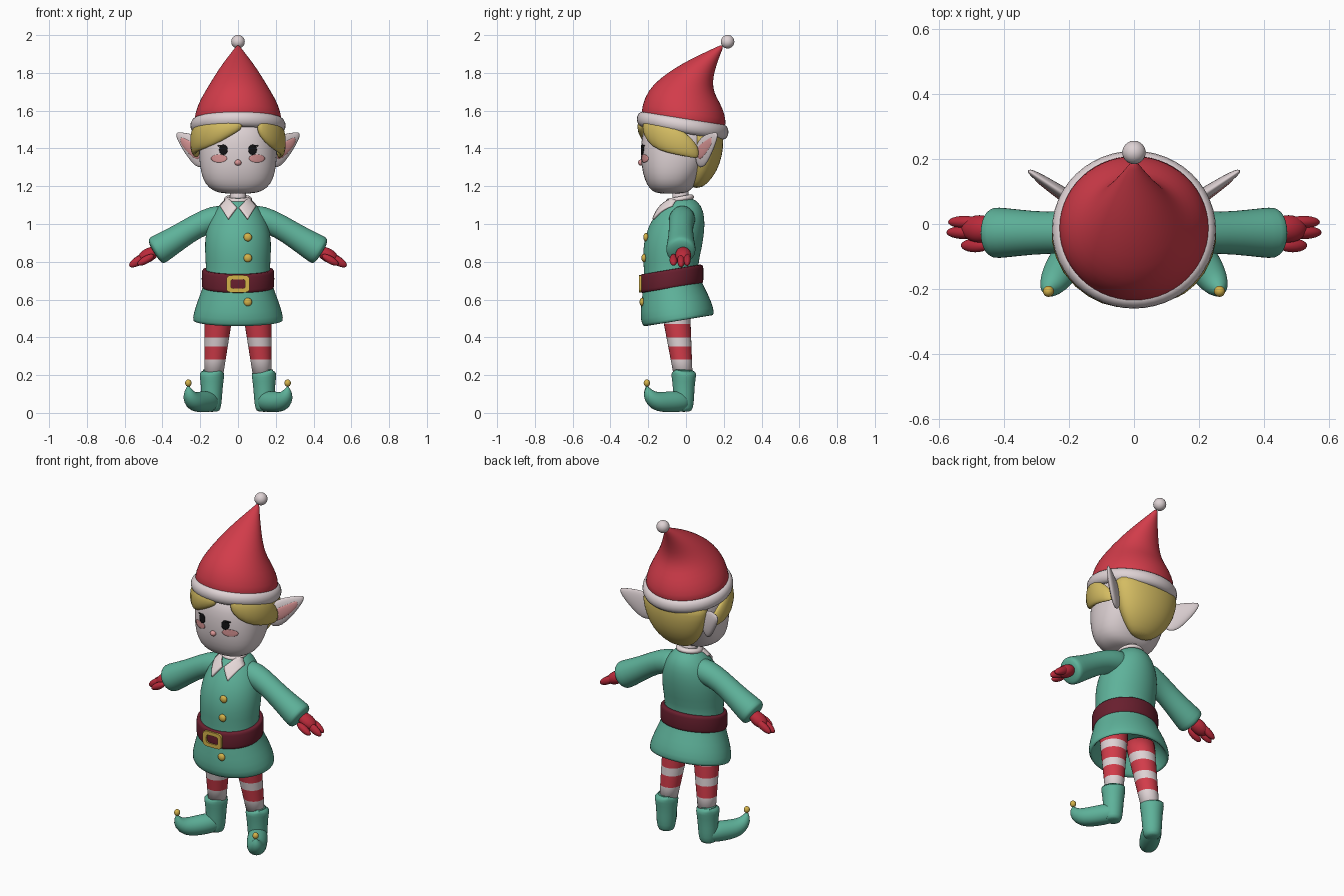
import bpy, bmesh, math
from mathutils import Vector, Matrix
from mathutils.bvhtree import BVHTree

if "Cube" in bpy.data.objects:
    bpy.data.objects.remove(bpy.data.objects["Cube"])


def mat(name, r, g, b):
    m = bpy.data.materials.new(name)
    m.diffuse_color = [((c / 255 + 0.055) / 1.055) ** 2.4 for c in (r, g, b)] + [1]
    m.use_nodes = True
    m.node_tree.nodes["Principled BSDF"].inputs["Base Color"].default_value = m.diffuse_color
    return m


PALE = mat("pale skin and trim", 222, 210, 212)
WHITE = mat("collar white", 235, 221, 221)
RED = mat("red", 210, 60, 74)
DARKRED = mat("mitten red", 186, 42, 58)
GREEN = mat("green", 94, 178, 154)
BELT = mat("belt maroon", 104, 31, 46)
GOLD = mat("gold", 212, 178, 74)
HAIR = mat("blond", 212, 188, 98)
BLUSH = mat("blush pink", 218, 150, 150)
BLACK = mat("black", 18, 18, 20)


def finish(name, bm, mats, sub=0):
    bmesh.ops.recalc_face_normals(bm, faces=bm.faces)
    me = bpy.data.meshes.new(name)
    for f in bm.faces:
        f.smooth = True
    bm.to_mesh(me)
    bm.free()
    ob = bpy.data.objects.new(name, me)
    bpy.context.collection.objects.link(ob)
    for m in mats:
        me.materials.append(m)
    if sub:
        ob.modifiers.new("smooth", 'SUBSURF').levels = sub
        ob.modifiers["smooth"].render_levels = sub
    return ob


def oval(a, e):
    c, s = math.cos(a), math.sin(a)
    return (math.copysign(abs(c) ** (2 / e), c), math.copysign(abs(s) ** (2 / e), s))


def loft(name, m, rings, n=20, e=2.0, sub=1, mats=None, idx=None, floor=None):
    """Skin a capped tube through rings given as (centre, half axis, half axis)."""
    bm = bmesh.new()
    loops = []
    for c, u, v in rings:
        pts = []
        for i in range(n):
            a, b = oval(2 * math.pi * i / n, e)
            p = Vector(c) + Vector(u) * a + Vector(v) * b
            if floor is not None:
                p.z = max(p.z, floor)
            pts.append(bm.verts.new(p))
        loops.append(pts)
    for k in range(len(loops) - 1):
        for i in range(n):
            j = (i + 1) % n
            f = bm.faces.new((loops[k][i], loops[k][j], loops[k + 1][j], loops[k + 1][i]))
            f.material_index = idx[k] if idx else 0
    bm.faces.new(loops[0])
    bm.faces.new(loops[-1])
    return finish(name, bm, mats or [m], sub)


def fb(fy, fz, by, bz, rx):
    """Tilted ring from its front point, back point and half width."""
    return ((0, (fy + by) / 2, (fz + bz) / 2), (rx, 0, 0), (0, (by - fy) / 2, (bz - fz) / 2))


def tube(pts):
    """Rings across a path of (x, y, z, radius)."""
    out = []
    for i, p in enumerate(pts):
        a, b = pts[max(i - 1, 0)], pts[min(i + 1, len(pts) - 1)]
        t = (Vector(b[:3]) - Vector(a[:3])).normalized()
        u = t.orthogonal() if abs(t.z) > 0.99 else t.cross(Vector((0, 0, 1)))
        u.normalize()
        out.append((p[:3], u * p[3], t.cross(u) * p[3]))
    return out


def band(name, m, ring, rad, high, e=2.0, n=48, k=16):
    """Closed band around a tilted oval."""
    c, u, v = (Vector(q) for q in ring)
    bm = bmesh.new()
    g = []
    for i in range(n):
        a = 2 * math.pi * i / n
        p = c + u * math.cos(a) + v * math.sin(a)
        out = Vector((math.cos(a), math.sin(a), 0))
        row = []
        for j in range(k):
            x, z = oval(2 * math.pi * j / k, e)
            row.append(bm.verts.new(p + out * x * rad + Vector((0, 0, z * high))))
        g.append(row)
    for i in range(n):
        for j in range(k):
            i2, j2 = (i + 1) % n, (j + 1) % k
            bm.faces.new((g[i][j], g[i2][j], g[i2][j2], g[i][j2]))
    return finish(name, bm, [m])


def ball(name, m, loc, size, rot=0.0):
    bm = bmesh.new()
    bmesh.ops.create_uvsphere(bm, u_segments=24, v_segments=14, radius=1)
    bm.transform(Matrix.Translation(loc) @ Matrix.Rotation(rot, 4, 'Y') @ Matrix.Diagonal((*size, 1)))
    return finish(name, bm, [m])


def surface_of(ob):
    return BVHTree.FromObject(ob, bpy.context.evaluated_depsgraph_get())


def wrap(name, m, tree, point, nu, nv, lift, thick):
    """Thin plate point(u, v) -> (x, z), laid on a surface from the front."""
    bm = bmesh.new()
    g = []
    for i in range(nu + 1):
        row = []
        for j in range(nv + 1):
            x, z = point(i / nu, j / nv)
            hit = tree.ray_cast(Vector((x, -2, z)), Vector((0, 1, 0)))[0]
            row.append(bm.verts.new((x, (hit.y if hit else -0.06) - lift, z)))
        g.append(row)
    for i in range(nu):
        for j in range(nv):
            bm.faces.new((g[i][j], g[i + 1][j], g[i + 1][j + 1], g[i][j + 1]))
    bmesh.ops.remove_doubles(bm, verts=bm.verts, dist=0.0002)
    ob = finish(name, bm, [m])
    s = ob.modifiers.new("thickness", 'SOLIDIFY')
    s.thickness, s.offset = thick, 0
    return ob


# Head, nose and neck
head = loft("head", PALE, [fb(f, z, b, z, r) for z, f, b, r in (
    (1.16, -.14, -.02, .07), (1.172, -.18, .02, .13), (1.21, -.21, .05, .175), (1.27, -.23, .09, .197),
    (1.34, -.24, .13, .207), (1.42, -.24, .16, .208), (1.50, -.23, .17, .2), (1.58, -.17, .12, .14))], 28, 2.3)
face = surface_of(head)
ball("nose", BLUSH, (0, -.238, 1.325), (.018, .016, .016))
loft("neck", PALE, tube([(0, -.03, 1.08, .044), (0, -.03, 1.2, .042)]), sub=0)

# Hat, trim and pompom
loft("hat", RED, [fb(*r) for r in (
    (-.235, 1.54, .205, 1.48, .232), (-.24, 1.59, .213, 1.53, .234), (-.222, 1.67, .207, 1.58, .217),
    (-.175, 1.74, .182, 1.64, .18), (-.10, 1.80, .15, 1.69, .145), (-.01, 1.855, .14, 1.75, .108),
    (.07, 1.895, .152, 1.81, .072), (.14, 1.927, .172, 1.875, .035), (.192, 1.952, .2, 1.94, .005))], 28)
band("hat_trim", PALE, fb(-.23, 1.555, .195, 1.487, .222), .03, .04)
ball("pompom", PALE, (0, .22, 1.965), (.036, .036, .036))

# Hair at the back and two swept locks at the front
loft("back_hair", HAIR, [fb(f, z, b, z, r) for z, f, b, r in (
    (1.19, .03, .08, .05), (1.22, .02, .12, .10), (1.28, .01, .165, .155), (1.36, 0, .193, .19),
    (1.44, 0, .2, .21), (1.52, 0, .195, .21))], 24)


def lock(name, s, rows):
    rings = []
    for deg, lo, hi, t in rows:
        a = math.radians(deg)
        rings.append(((s * .238 * math.sin(a), -.03 - .212 * math.cos(a), (lo + hi) / 2),
                      (s * math.sin(a) * t, -math.cos(a) * t, 0), (0, 0, (hi - lo) / 2)))
    loft(name, HAIR, rings, 16)


lock("left_lock", -1, ((-7, 1.505, 1.55, .015), (12, 1.46, 1.55, .024), (32, 1.415, 1.55, .026),
                       (58, 1.39, 1.54, .026), (85, 1.37, 1.52, .024), (106, 1.352, 1.46, .02), (118, 1.35, 1.40, .008)))
lock("right_lock", 1, ((25, 1.49, 1.55, .015), (36, 1.43, 1.55, .024), (58, 1.385, 1.54, .026),
                       (85, 1.365, 1.52, .024), (106, 1.35, 1.46, .02), (118, 1.345, 1.40, .008)))

# Tunic with hollow hem
tunic = loft("tunic", GREEN, [fb(*r) for r in (
    (-.17, .60, .06, .64, .15), (-.185, .52, .10, .57, .195), (-.2, .465, .13, .515, .225),
    (-.225, .45, .148, .515, .24), (-.243, .49, .15, .55, .24), (-.24, .57, .118, .63, .213),
    (-.225, .67, .078, .70, .178), (-.222, .76, .06, .78, .168), (-.232, .85, .085, .87, .178),
    (-.215, .95, .098, .96, .173), (-.178, 1.03, .1, 1.03, .15), (-.125, 1.10, .085, 1.10, .105),
    (-.085, 1.145, .03, 1.145, .05))], 28)
chest = surface_of(tunic)

# Belt, buckle and buttons
band("belt", BELT, fb(-.225, .685, .073, .735, .173), .019, .05, 4.5)
bm = bmesh.new()
rows = []
for i in range(32):
    a, b = oval(2 * math.pi * i / 32, 5)
    rows.append([bm.verts.new((a * w, y, .683 + b * h)) for w, h, y in (
        (.062, .046, -.236), (.062, .046, -.25), (.038, .024, -.25), (.038, .024, -.236))])
for i in range(32):
    for j in range(4):
        p, q, k = rows[i], rows[(i + 1) % 32], (j + 1) % 4
        bm.faces.new((p[j], q[j], q[k], p[k]))
for f in finish("buckle", bm, [GOLD]).data.polygons:
    f.use_smooth = False
for i, (z, y) in enumerate(((.93, -.212), (.82, -.222), (.587, -.232))):
    ball(f"button_{i + 1}", GOLD, (.052, y, z), (.022, .014, .022))
band("collar_ring", WHITE, fb(-.088, 1.122, .025, 1.143, .056), .018, .014)

for s, side in ((-1, "left"), (1, "right")):
    # Eyes, lashes, blush and collar flaps laid on the surfaces
    def disc(cx, cz, rx, rz):
        return lambda u, v: (s * cx + rx * u * math.cos(v * 2 * math.pi), cz + rz * u * math.sin(v * 2 * math.pi))
    wrap(side + "_eye", BLACK, face, disc(.077, 1.393, .022, .027), 4, 24, .004, .004)
    wrap(side + "_lash", BLACK, face, disc(.092, 1.414, .016, .004), 2, 12, .004, .004)
    wrap(side + "_blush", BLUSH, face, disc(.10, 1.347, .042, .021), 5, 24, .002, .003)
    A, B, C, D = (Vector(p) for p in ((.006, 1.085), (.055, 1.14), (.095, 1.095), (.052, 1.025)))

    def flap(u, v):
        p = A.lerp(B, u).lerp(D.lerp(C, u), v)
        return s * p.x, p.y
    wrap(side + "_collar_flap", WHITE, chest, flap, 8, 8, .007, .012)

    # Ear and its pink inside
    def ear(rows, h, t, shift):
        d, nrm = Vector((s * .83, .55, 0)), Vector((s * .55, -.83, 0))
        return [(Vector((s * .19, .075, (lo + hi) / 2)) + d * q + nrm * th * shift,
                 nrm * th * t, (0, 0, (hi - lo) / 2 * h)) for q, lo, hi, th in rows]
    shape = ((-.03, 1.31, 1.42, .02), (0, 1.295, 1.45, .022), (.04, 1.3, 1.472, .02), (.09, 1.35, 1.482, .017),
             (.135, 1.41, 1.486, .013), (.165, 1.46, 1.486, .006))
    loft(side + "_ear", PALE, ear(shape, 1, 1, 0), 16)
    loft(side + "_inner_ear", BLUSH, ear(shape[1:5], .5, .35, .8), 12)

    # Sleeve
    loft(side + "_sleeve", GREEN, tube([(s * x, -.02 if x < .2 else -.027, z, r) for x, z, r in (
        (.04, 1.035, .07), (.13, 1.028, .071), (.22, .99, .064), (.31, .932, .067), (.40, .877, .078),
        (.432, .858, .08), (.44, .854, .066), (.446, .85, .04))]))

    # Mitten: palm, fingers and thumb
    for part, x, y, z, size in (("palm", .475, -.015, .835, (.062, .042, .036)),
                                ("finger_back", .522, .006, .812, (.056, .019, .022)),
                                ("finger_front", .525, -.026, .806, (.058, .02, .024)),
                                ("thumb", .488, -.066, .81, (.05, .021, .02))):
        ball(f"{side}_mitten_{part}", DARKRED, (s * x, y, z), size, .53 * s)

    # Striped leg
    levels = (.18, .282, .352, .40, .47, .52, .60)
    rings = []
    for z in levels:
        k = (z - .24) / .22
        r = .053 + .017 * k
        rings.append(((s * (.125 - .018 * k), -.02 - .025 * k, z), (r, 0, 0), (0, r, 0)))
    loft(side + "_leg", None, rings, 28, sub=0, mats=[PALE, RED], idx=[i % 2 for i in range(6)])

    # Boot: shaft, curled foot and bell
    loft(side + "_boot_shaft", GREEN, tube([(s * x, y, z, r) for x, y, z, r in (
        (.138, -.012, .215, .045), (.138, -.012, .234, .058), (.138, -.012, .222, .068), (.138, -.012, .195, .066),
        (.138, -.012, .14, .058), (.14, -.012, .08, .056), (.14, -.012, .02, .05), (.14, -.012, .005, .035))]))
    loft(side + "_boot_foot", GREEN, tube([(s * x, y, z, r) for x, y, z, r in (
        (.122, .015, .055, .035), (.145, -.015, .06, .055), (.175, -.065, .058, .058), (.207, -.115, .056, .056),
        (.236, -.16, .062, .052), (.256, -.192, .088, .038), (.264, -.205, .12, .021), (.264, -.207, .15, .009))]),
        floor=.004)
    ball(side + "_bell", GOLD, (s * .263, -.207, .158), (.017, .017, .019))
